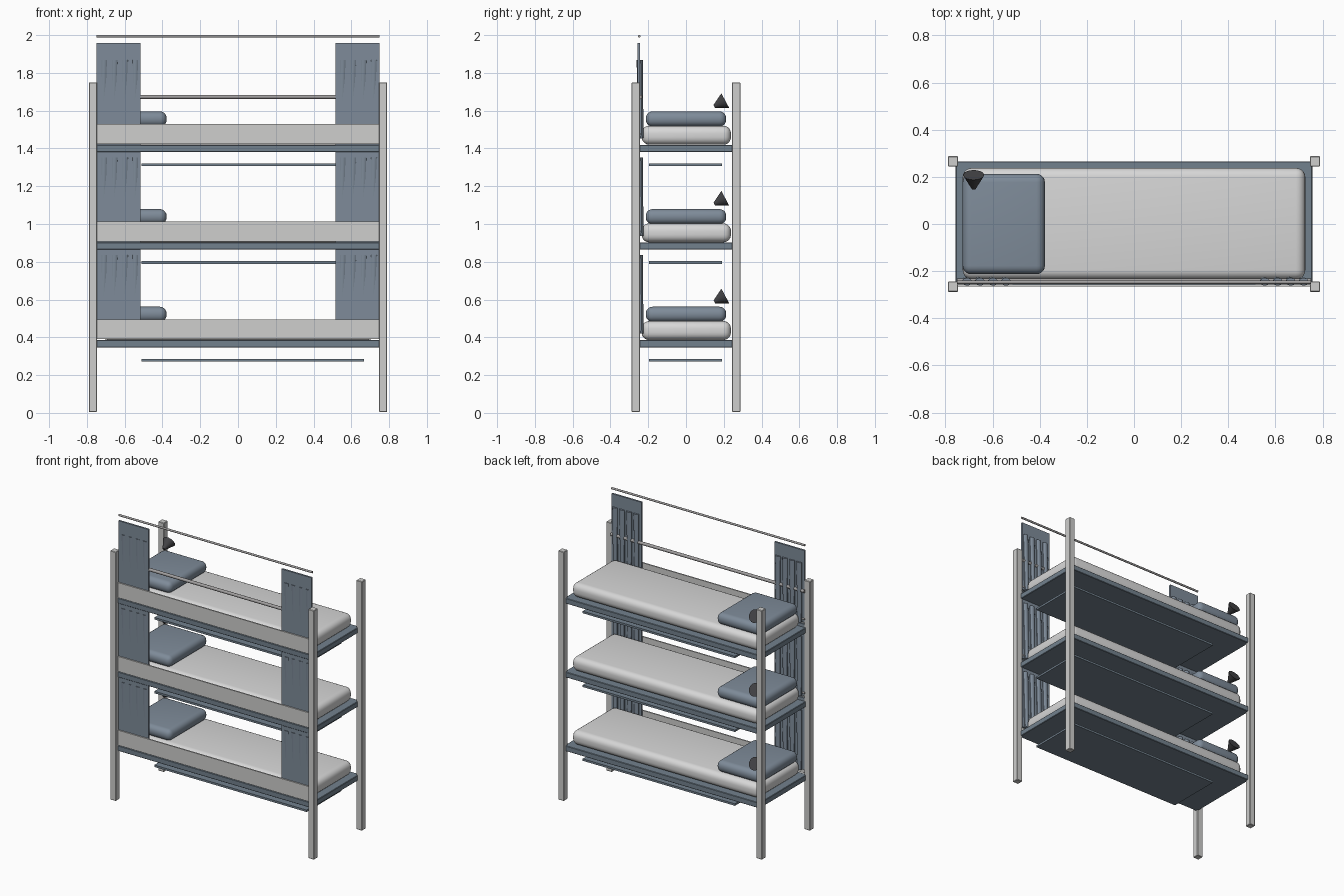
import bpy
import math
from mathutils import Vector

old = bpy.data.objects.get("Cube")
if old:
    bpy.data.objects.remove(old, do_unlink=True)


def material(name, r, g, b):
    m = bpy.data.materials.new(name)
    m.use_nodes = True
    m.diffuse_color = (r, g, b, 1)
    m.node_tree.nodes["Principled BSDF"].inputs["Base Color"].default_value = (r, g, b, 1)
    return m


FRAME = material("light grey frame", 0.62, 0.62, 0.61)
SHEET = material("white sheet", 0.68, 0.68, 0.68)
CLOTH = material("slate blue cloth", 0.21, 0.26, 0.32)
STEEL = material("dark blue steel", 0.17, 0.22, 0.27)
RAIL = material("warm grey metal", 0.36, 0.35, 0.35)
DARK = material("charcoal lamp", 0.06, 0.06, 0.065)


def finish(name, mat, smooth):
    ob = bpy.context.object
    ob.name = name
    ob.data.materials.append(mat)
    if smooth:
        bpy.ops.object.shade_smooth_by_angle(angle=math.radians(40))
    return ob


def box(name, mat, x, y, z, bevel=0, segments=1):
    """Box from (low, high) ranges, optionally with rounded edges."""
    bpy.ops.mesh.primitive_cube_add(size=1, location=[sum(r) / 2 for r in (x, y, z)])
    ob = bpy.context.object
    ob.scale = [r[1] - r[0] for r in (x, y, z)]
    bpy.ops.object.transform_apply(location=False, rotation=False, scale=True)
    if bevel:
        mod = ob.modifiers.new("rounding", "BEVEL")
        mod.width = bevel
        mod.segments = segments
        bpy.ops.object.modifier_apply(modifier=mod.name)
    return finish(name, mat, segments > 1)


def cone(name, mat, start, end, r1, r2, sides=12, flat=1):
    """Tapered rod between two points; flat squashes its depth."""
    a, b = Vector(start), Vector(end)
    bpy.ops.mesh.primitive_cone_add(vertices=sides, radius1=r1, radius2=r2,
                                    depth=(b - a).length, location=(a + b) / 2)
    ob = bpy.context.object
    ob.scale.y = flat
    bpy.ops.object.transform_apply(location=False, rotation=False, scale=True)
    ob.rotation_euler = Vector((0, 0, 1)).rotation_difference(b - a).to_euler()
    return finish(name, mat, True)


# Corner posts
for side, sx in (("right", -0.768), ("left", 0.768)):
    for end, sy in (("front", -0.266), ("back", 0.266)):
        box(f"{end}_{side}_post", FRAME, (sx - 0.022, sx + 0.022),
            (sy - 0.022, sy + 0.022), (0.005, 1.75), 0.003)

for tier in range(3):
    h = 0.517 * tier
    n = f"_{tier + 1}"

    # Bunk base, front board and plate below
    box("bunk_base" + n, STEEL, (-0.757, 0.757), (-0.262, 0.266), (0.347 + h, 0.385 + h), 0.003)
    box("front_board" + n, FRAME, (-0.748, 0.748), (-0.266, -0.257), (0.39 + h, 0.495 + h))
    box("under_plate" + n, STEEL, (-0.512, 0.668), (-0.195, 0.19), (0.272 + h, 0.286 + h))

    # Bedding
    box("mattress" + n, SHEET, (-0.727, 0.727), (-0.235, 0.238), (0.386 + h, 0.486 + h), 0.04, 5)
    box("pillow" + n, CLOTH, (-0.727, -0.378), (-0.213, 0.213), (0.482 + h, 0.562 + h), 0.036, 5)

    # Reading lamp
    cone("reading_lamp" + n, DARK, (-0.68, 0.15, 0.588 + h), (-0.68, 0.208, 0.619 + h),
         0.009, 0.044, 20)

    # Curtain rod
    cone("curtain_rod" + n, RAIL, (-0.75, -0.247, 0.96 + h), (0.75, -0.247, 0.96 + h),
         0.007, 0.007)

    # Gathered curtains with slanted folds
    for side, s in (("right", -1), ("left", 1)):
        edges = sorted((s * 0.515, s * 0.748))
        box(f"{side}_curtain" + n, CLOTH, edges, (-0.256, -0.243), (0.42 + h, 0.924 + h))
        for i in range(4):
            x = s * (0.549 + 0.055 * i)
            cone(f"{side}_curtain_fold_{i + 1}" + n, CLOTH, (x, -0.238, 0.42 + h),
                 (x + 0.006, -0.245, 0.835 + h), 0.016, 0.021, 10, 0.8)

# Safety rail of the top bunk
cone("safety_rail", RAIL, (-0.75, -0.243, 1.673), (0.75, -0.243, 1.673), 0.011, 0.011)
